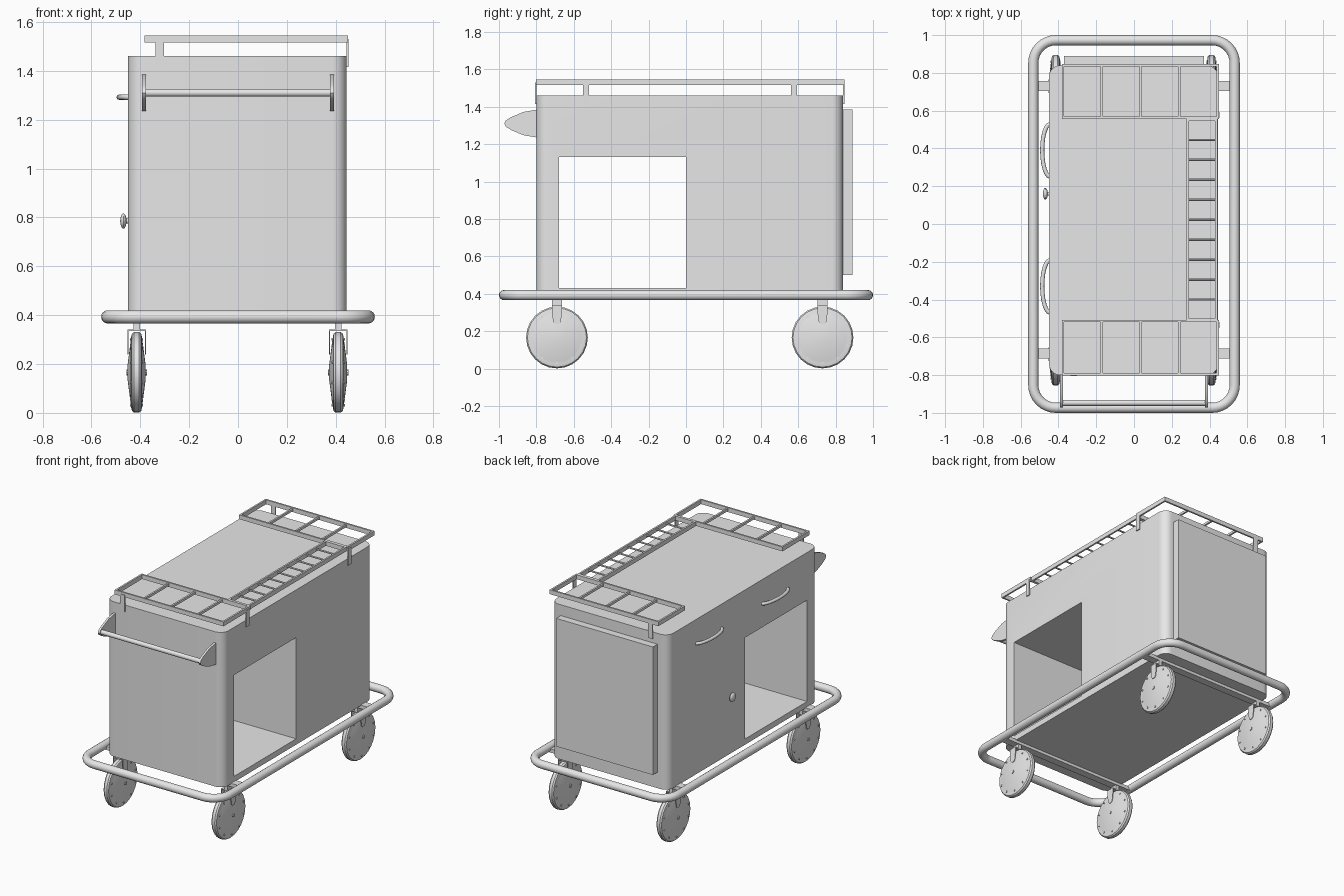
import bpy, bmesh, math
from mathutils import Matrix, Vector

cube = bpy.data.objects.get("Cube")
if cube:
    bpy.data.objects.remove(cube, do_unlink=True)

# Single painted metal colour
metal = bpy.data.materials.new("light_grey_metal")
metal.use_nodes = True
GREY = (0.8, 0.8, 0.8, 1)
metal.diffuse_color = GREY
metal.node_tree.nodes["Principled BSDF"].inputs["Base Color"].default_value = GREY


def finish(name, bm):
    bmesh.ops.recalc_face_normals(bm, faces=bm.faces[:])
    me = bpy.data.meshes.new(name)
    bm.to_mesh(me)
    bm.free()
    me.materials.append(metal)
    me.shade_smooth()
    me.set_sharp_from_angle(angle=math.radians(32))
    ob = bpy.data.objects.new(name, me)
    bpy.context.collection.objects.link(ob)
    return ob


def add_box(bm, x, y, z):
    """Box from (min, max) pairs."""
    size = [b - a for a, b in (x, y, z)]
    mid = [(a + b) / 2 for a, b in (x, y, z)]
    bmesh.ops.create_cube(bm, size=1, matrix=Matrix.Translation(mid) @ Matrix.Diagonal((*size, 1)))


def add_rod(bm, center, radius, length, axis="X", sides=12):
    turn = Matrix.Rotation(math.pi / 2, 4, {"X": "Y", "Y": "X"}.get(axis, "Z")) if axis != "Z" else Matrix()
    bmesh.ops.create_cone(bm, cap_ends=True, segments=sides, radius1=radius, radius2=radius,
                          depth=length, matrix=Matrix.Translation(center) @ turn)


def add_prism(bm, outline, direction):
    """Extrude a planar outline of 3D points."""
    face = bm.faces.new([bm.verts.new(p) for p in outline])
    made = bmesh.ops.extrude_face_region(bm, geom=[face])["geom"]
    verts = [g for g in made if isinstance(g, bmesh.types.BMVert)]
    bmesh.ops.translate(bm, verts=verts, vec=direction)


def rounded_rect(x0, x1, y0, y1, r, z, steps=8):
    pts = []
    corners = ((x1 - r, y1 - r), (x0 + r, y1 - r), (x0 + r, y0 + r), (x1 - r, y0 + r))
    for k, (cx, cy) in enumerate(corners):
        for i in range(steps + 1):
            a = math.pi / 2 * (k + i / steps)
            pts.append((cx + r * math.cos(a), cy + r * math.sin(a), z))
    return pts


def add_tube(bm, path, radius, closed=False, sides=12):
    """Sweep a circle along a horizontal path."""
    n, rings = len(path), []
    pts = [Vector(p) for p in path]
    for i, p in enumerate(pts):
        a = pts[i - 1] if closed or i else p
        b = pts[(i + 1) % n] if closed or i < n - 1 else p
        side = (b - a).normalized().cross(Vector((0, 0, 1)))
        angles = [math.tau * k / sides for k in range(sides)]
        rings.append([bm.verts.new(p + radius * (math.cos(t) * side + math.sin(t) * Vector((0, 0, 1))))
                      for t in angles])
    for i in range(n if closed else n - 1):
        r, s = rings[i], rings[(i + 1) % n]
        for k in range(sides):
            bm.faces.new((r[k], r[k - 1], s[k - 1], s[k]))
    if not closed:
        bm.faces.new(rings[0])
        bm.faces.new(rings[-1])


# Cabinet with an open bay cut straight through
bm = bmesh.new()
add_prism(bm, rounded_rect(-0.45, 0.445, -0.8, 0.84, 0.06, 0.39), (0, 0, 1.07))
cabinet = finish("cabinet", bm)
bm = bmesh.new()
add_box(bm, (-0.7, 0.7), (-0.68, 0), (0.43, 1.13))
cutter = finish("bay_cutter", bm)
cutter.hide_render = True
cut = cabinet.modifiers.new("bay", "BOOLEAN")
cut.operation, cut.solver, cut.object = "DIFFERENCE", "EXACT", cutter
bpy.context.view_layer.update()
evaluated = cabinet.evaluated_get(bpy.context.evaluated_depsgraph_get())
cabinet_mesh = bpy.data.meshes.new_from_object(evaluated)
cabinet.modifiers.clear()
cabinet.data = cabinet_mesh
cabinet_mesh.set_sharp_from_angle(angle=math.radians(32))
bpy.data.objects.remove(cutter, do_unlink=True)

# Raised panel on the back
bm = bmesh.new()
add_box(bm, (-0.37, 0.37), (0.835, 0.89), (0.5, 1.385))
finish("back_panel", bm)

# Bumper rail around the base and its cross supports
bm = bmesh.new()
add_tube(bm, rounded_rect(-0.533, 0.533, -0.973, 0.973, 0.12, 0.393), 0.027, closed=True, sides=16)
finish("bumper_rail", bm)
bm = bmesh.new()
for y in (-0.685, 0.73):
    add_box(bm, (-0.53, 0.53), (y - 0.027, y + 0.027), (0.37, 0.395))
finish("cross_supports", bm)

# Push handle on the front
bm = bmesh.new()
SIDE = ((-0.795, 1.385), (-0.87, 1.372), (-0.94, 1.342), (-0.965, 1.325), (-0.972, 1.31),
        (-0.963, 1.293), (-0.93, 1.273), (-0.87, 1.248), (-0.795, 1.235))
for x in (-0.392, 0.377):
    add_prism(bm, [(x, y, z) for y, z in SIDE], (0.015, 0, 0))
finish("push_handle_brackets", bm)
bm = bmesh.new()
add_rod(bm, (0, -0.947, 1.31), 0.016, 0.77, sides=16)
finish("push_handle_bar", bm)

# Bow handles and knob on the right side
for name, mid in (("rear_bow_handle", 0.39), ("front_bow_handle", -0.33)):
    bm = bmesh.new()
    arc = [(-0.443 - 0.043 * math.sin(math.pi * i / 12), mid + 0.14 * math.cos(math.pi * i / 12), 1.292)
           for i in range(13)]
    add_tube(bm, arc, 0.011)
    finish(name, bm)
bm = bmesh.new()
add_rod(bm, (-0.455, 0.16, 0.785), 0.01, 0.02)
bmesh.ops.create_uvsphere(bm, u_segments=16, v_segments=10, radius=1,
                          matrix=Matrix.Translation((-0.469, 0.16, 0.785)) @ Matrix.Diagonal((0.013, 0.031, 0.031, 1)))
finish("door_knob", bm)

# Roof racks
T, RACK_Z, RUNG_Z = 0.012, (1.515, 1.545), (1.522, 1.538)


def add_frame(bm, x0, x1, y0, y1):
    for x in (x0, x1 - T):
        add_box(bm, (x, x + T), (y0, y1), RACK_Z)
    for y in (y0, y1 - T):
        add_box(bm, (x0 + T, x1 - T), (y, y + T), RACK_Z)


for name, y0, y1 in (("front_rack", -0.802, -0.507), ("rear_rack", 0.557, 0.847)):
    bm = bmesh.new()
    add_frame(bm, -0.382, 0.45, y0, y1)
    for k in (1, 2, 3):
        x = -0.376 + 0.205 * k
        add_box(bm, (x - 0.006, x + 0.006), (y0 + T, y1 - T), RUNG_Z)
    finish(name, bm)

bm = bmesh.new()
add_frame(bm, 0.278, 0.442, -0.512, 0.557)
for k in range(1, 10):
    add_rod(bm, (0.36, -0.506 + 0.1057 * k, 1.53), 0.006, 0.16, sides=8)
finish("side_rack", bm)

# Flat straps holding the racks to the cabinet
bm = bmesh.new()
for y in (-0.806, 0.84):
    add_box(bm, (-0.337, -0.302), (y, y + 0.007), (1.415, 1.53))
for y in (-0.535, 0.577):
    add_box(bm, (0.444, 0.452), (y - 0.016, y + 0.016), (1.415, 1.53))
finish("rack_straps", bm)

# Wheels: turned profile of (radius, half width)
PROFILE = ((0.165, 0.01), (0.158, 0.019), (0.145, 0.022), (0.138, 0.022), (0.13, 0.024), (0.03, 0.037), (0, 0.037))


def build_wheel(name, x, y):
    bm = bmesh.new()
    outline = [(-w, 0, r) for r, w in reversed(PROFILE)] + [(w, 0, r) for r, w in PROFILE]
    verts = [bm.verts.new(p) for p in outline]
    edges = [bm.edges.new(pair) for pair in zip(verts, verts[1:])]
    bmesh.ops.spin(bm, geom=verts + edges, cent=(0, 0, 0), axis=(1, 0, 0), angle=math.tau, steps=24)
    bmesh.ops.remove_doubles(bm, verts=bm.verts[:], dist=0.0005)
    for k in range(10):
        a = math.tau * k / 10
        add_rod(bm, (0, 0.135 * math.sin(a), 0.135 * math.cos(a)), 0.006, 0.054, sides=6)
    add_rod(bm, (0, 0, 0), 0.012, 0.084, sides=8)
    finish(name + "_wheel", bm).location = (x, y, 0.166)


def build_fork(name, x, y):
    bm = bmesh.new()
    prong = ((-0.027, 0.335), (-0.027, 0.3), (-0.02, 0.25), (-0.01, 0.238),
             (0.01, 0.238), (0.02, 0.25), (0.027, 0.3), (0.027, 0.335))
    for dx in (-0.038, 0.034):
        add_prism(bm, [(dx, py, pz) for py, pz in prong], (0.004, 0, 0))
    add_box(bm, (-0.038, 0.038), (-0.027, 0.027), (0.335, 0.341))
    add_box(bm, (-0.013, 0.013), (-0.027, 0.027), (0.341, 0.372))
    finish(name + "_fork", bm).location = (x, y, 0)


for end, y in (("front", -0.69), ("rear", 0.73)):
    for side, x in (("right", -0.415), ("left", 0.41)):
        build_wheel(f"{end}_{side}", x, y)
        build_fork(f"{end}_{side}", x, y)
